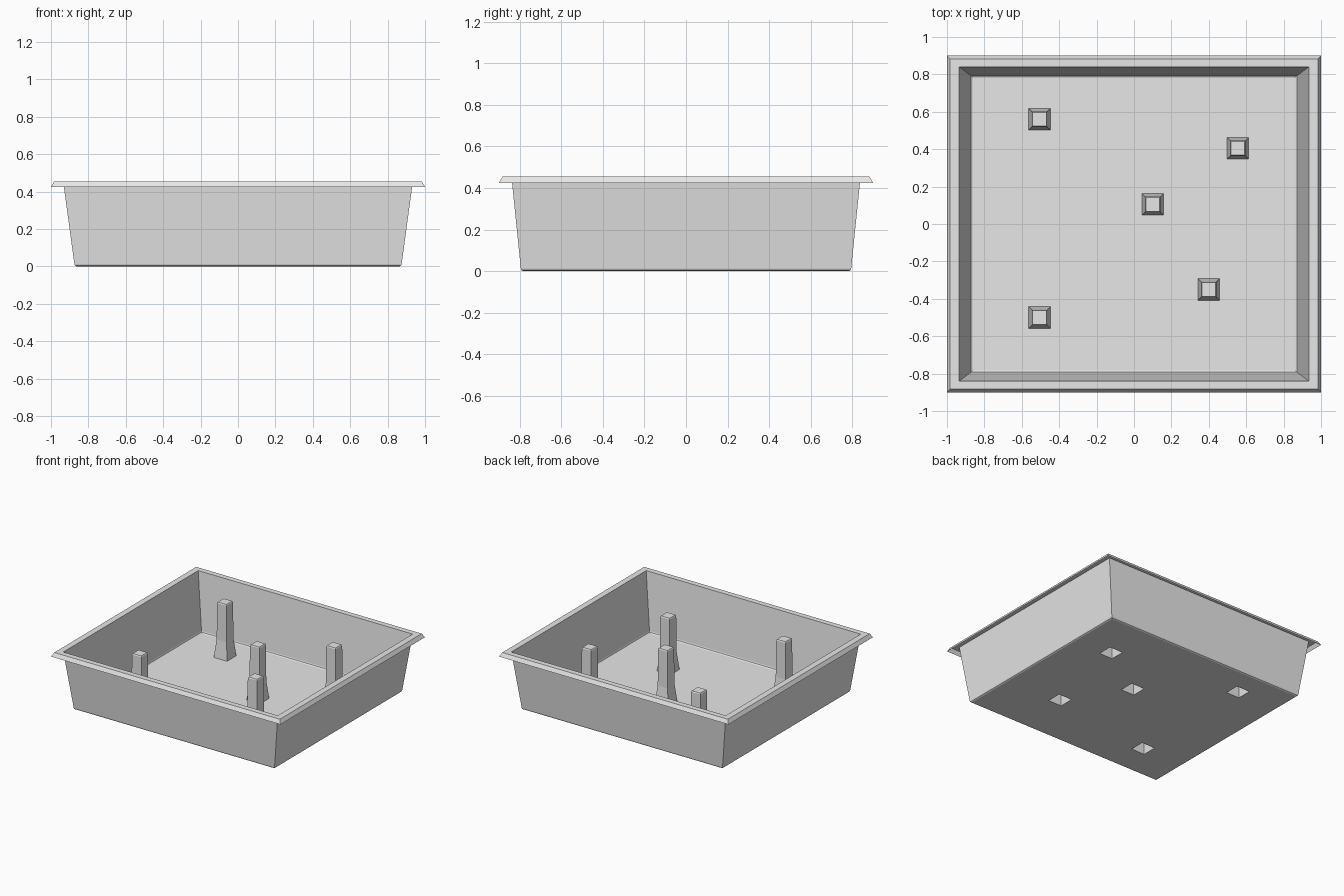
import bpy
import bmesh

cube = bpy.data.objects.get("Cube")
if cube:
    bpy.data.objects.remove(cube, do_unlink=True)

grey = bpy.data.materials.new("light_grey_plastic")
grey.use_nodes = True
grey.diffuse_color = (0.8, 0.8, 0.8, 1)
grey.node_tree.nodes["Principled BSDF"].inputs["Base Color"].default_value = (0.8, 0.8, 0.8, 1)


def ring(bm, hx, hy, z, cx=0, cy=0):
    """Rectangle of vertices, counter-clockwise from above."""
    return [bm.verts.new((cx + sx * hx, cy + sy * hy, z))
            for sx, sy in ((-1, -1), (1, -1), (1, 1), (-1, 1))]


def loft(bm, rings):
    """Join successive rectangles with quads."""
    for a, b in zip(rings, rings[1:]):
        for i in range(4):
            j = (i + 1) % 4
            bm.faces.new((a[i], a[j], b[j], b[i]))


def loop_edges(bm, verts):
    edges = []
    for i in range(4):
        pair = (verts[i], verts[(i + 1) % 4])
        edges.append(bm.edges.get(pair) or bm.edges.new(pair))
    return edges


def finish(bm, name):
    mesh = bpy.data.meshes.new(name)
    bm.to_mesh(mesh)
    bm.free()
    mesh.materials.append(grey)
    obj = bpy.data.objects.new(name, mesh)
    bpy.context.collection.objects.link(obj)
    return obj


peg_spots = [(-0.505, 0.56), (0.555, 0.405), (0.1, 0.105), (0.4, -0.35), (-0.505, -0.5)]
peg_base = 0.058

# Tray: sloped lip, flat rim, tapered walls and a small rounded bottom edge
bm = bmesh.new()
profile = [(1.0, 0.9, 0.425), (0.983, 0.883, 0.455), (0.935, 0.84, 0.455),
           (0.875, 0.795, 0.014), (0.872, 0.792, 0.005), (0.863, 0.783, 0)]
rings = [ring(bm, *p) for p in profile]
loft(bm, rings)

# Floor with a square opening under every hollow peg
edges = loop_edges(bm, rings[-1])
for x, y in peg_spots:
    edges += loop_edges(bm, ring(bm, peg_base, peg_base, 0, x, y))
bmesh.ops.triangle_fill(bm, edges=edges, use_beauty=True, normal=(0, 0, 1))
bm.normal_update()
for face in bm.faces:
    if face.normal.z < 0:
        face.normal_flip()
finish(bm, "tray")

# Hollow pegs: flared foot, nearly straight shaft, chamfered cap
peg_profile = [(peg_base, 0), (0.043, 0.14), (0.041, 0.426), (0.037, 0.433)]
for number, (x, y) in enumerate(peg_spots, 1):
    bm = bmesh.new()
    rings = [ring(bm, half, half, z, x, y) for half, z in peg_profile]
    loft(bm, rings)
    bm.faces.new(rings[-1])
    finish(bm, f"peg_{number}")
